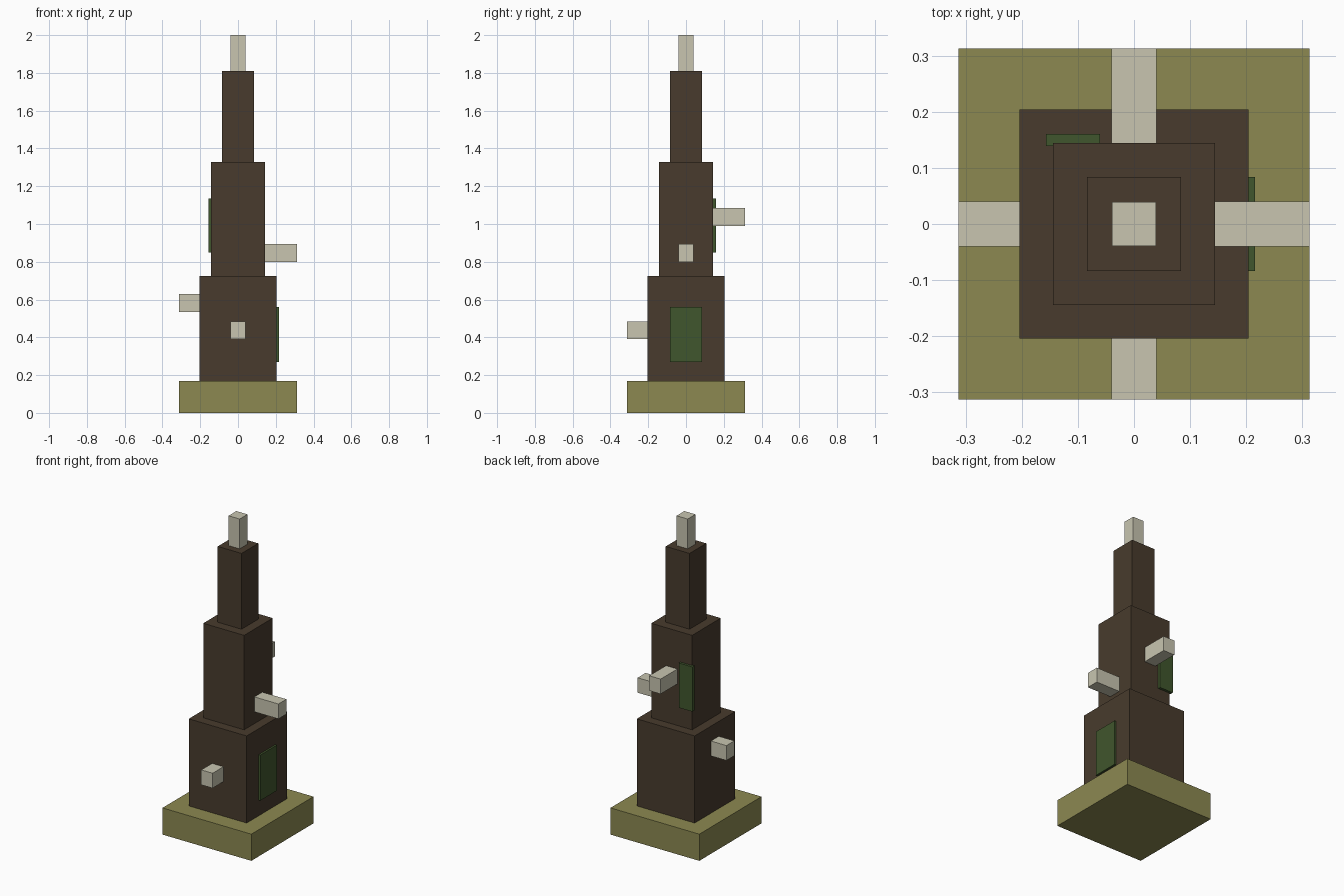
import bpy
import bmesh
from mathutils import Vector

cube = bpy.data.objects.get("Cube")
if cube:
    bpy.data.objects.remove(cube, do_unlink=True)


def material(name, r, g, b):
    mat = bpy.data.materials.new(name)
    mat.use_nodes = True
    mat.diffuse_color = (r, g, b, 1)
    mat.node_tree.nodes["Principled BSDF"].inputs["Base Color"].default_value = (r, g, b, 1)
    return mat


bark = material("dark bark brown", 0.065, 0.044, 0.026)
olive = material("olive ground", 0.262, 0.25, 0.083)
cream = material("pale wood", 0.578, 0.558, 0.434)
moss = material("moss green", 0.051, 0.093, 0.026)


def box(name, low, high, mat):
    """Axis-aligned box between two corners."""
    low, high = Vector(low), Vector(high)
    bm = bmesh.new()
    bmesh.ops.create_cube(bm, size=1)
    bmesh.ops.scale(bm, vec=high - low, verts=bm.verts)
    mesh = bpy.data.meshes.new(name)
    bm.to_mesh(mesh)
    bm.free()
    mesh.materials.append(mat)
    obj = bpy.data.objects.new(name, mesh)
    obj.location = (low + high) / 2
    bpy.context.collection.objects.link(obj)


# Stacked square tiers: name, half width, bottom, top, material
for name, half, bottom, top, mat in (
    ("ground_base", 0.313, 0, 0.17, olive),
    ("lower_trunk", 0.204, 0.17, 0.725, bark),
    ("middle_trunk", 0.144, 0.725, 1.327, bark),
    ("upper_trunk", 0.084, 1.327, 1.81, bark),
    ("broken_tip", 0.039, 1.81, 2, cream),
):
    box(name, (-half, -half, bottom), (half, half, top), mat)

# Branch stubs: name, outward direction, trunk half width, bottom height
r, reach, thick = 0.04, 0.313, 0.095
for name, dx, dy, inner, z in (
    ("front_branch", 0, -1, 0.204, 0.39),
    ("right_branch", -1, 0, 0.204, 0.535),
    ("left_branch", 1, 0, 0.144, 0.8),
    ("back_branch", 0, 1, 0.144, 0.99),
):
    xs = sorted((dx * inner, dx * reach)) if dx else (-r, r)
    ys = sorted((dy * inner, dy * reach)) if dy else (-r, r)
    box(name, (xs[0], ys[0], z), (xs[1], ys[1], z + thick), cream)

# Moss patches on the trunk
box("lower_moss_patch", (0.196, -0.084, 0.27), (0.216, 0.084, 0.56), moss)
box("upper_moss_patch", (-0.157, 0.139, 0.85), (-0.061, 0.16, 1.135), moss)
